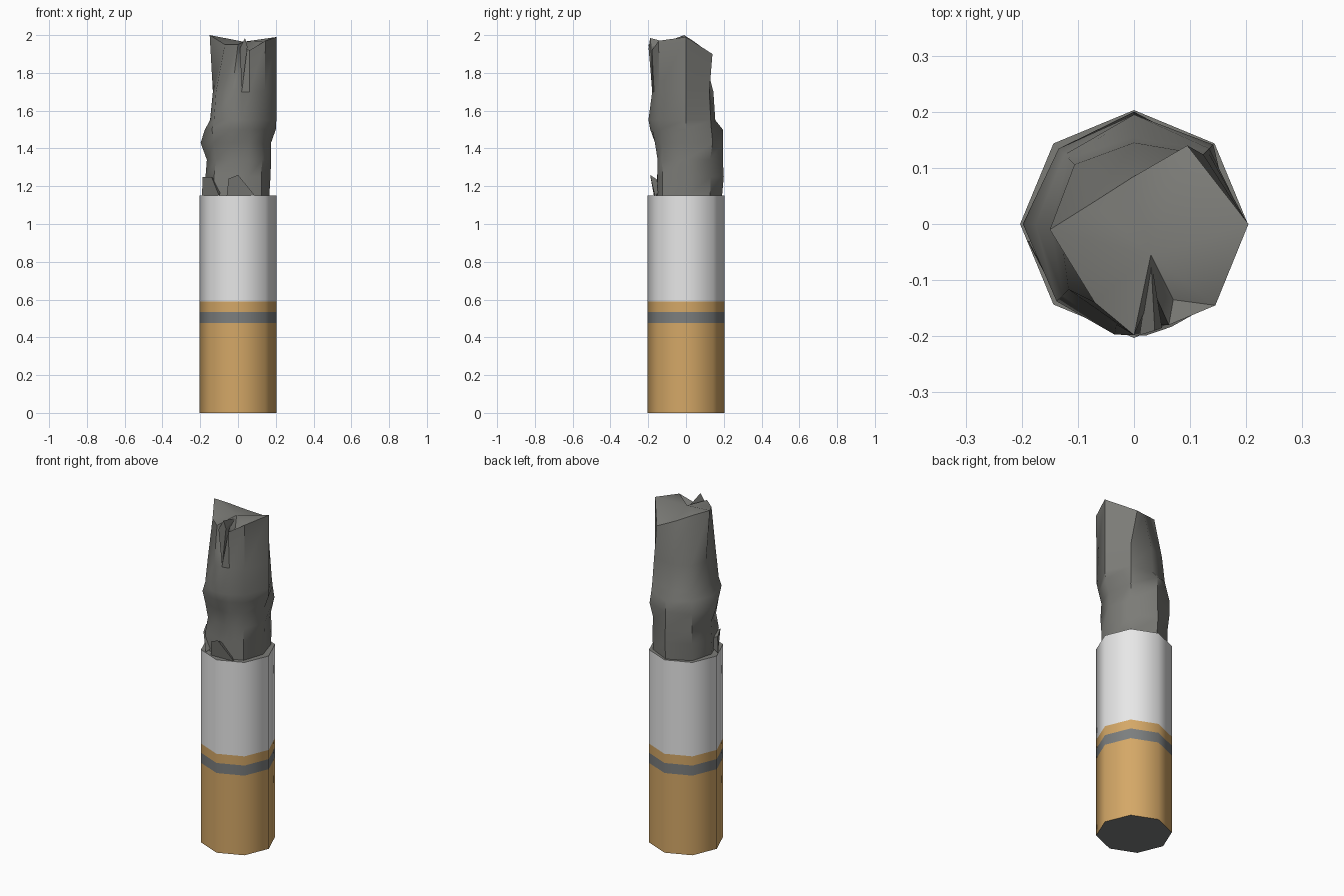
import bpy, bmesh, math

if "Cube" in bpy.data.objects:
    bpy.data.objects.remove(bpy.data.objects["Cube"])


def mat(name, rgb):
    m = bpy.data.materials.new(name)
    m.diffuse_color = (*rgb, 1)
    m.use_nodes = True
    m.node_tree.nodes["Principled BSDF"].inputs["Base Color"].default_value = m.diffuse_color
    return m


TAN = mat("filter tan", (0.66, 0.39, 0.135))
GREY = mat("band grey", (0.20, 0.21, 0.21))
WHITE = mat("paper white", (0.80, 0.80, 0.80))
ASH = mat("ash grey", (0.20, 0.20, 0.185))


def finish(name, bm, mats, angle):
    bmesh.ops.recalc_face_normals(bm, faces=bm.faces[:])
    me = bpy.data.meshes.new(name)
    bm.to_mesh(me)
    bm.free()
    for m in mats:
        me.materials.append(m)
    ob = bpy.data.objects.new(name, me)
    bpy.context.collection.objects.link(ob)
    bpy.ops.object.select_all(action='DESELECT')
    ob.select_set(True)
    bpy.context.view_layer.objects.active = ob
    bpy.ops.object.shade_smooth_by_angle(angle=math.radians(angle))
    return ob


def loft(bm, rings):
    n = len(rings[0])
    for a, b in zip(rings, rings[1:]):
        for i in range(n):
            j = (i + 1) % n
            bm.faces.new((a[i], a[j], b[j], b[i]))


# paper tube: eight-sided, coloured in bands by height
bm = bmesh.new()
rings = []
for z in (0, 0.475, 0.535, 0.59, 1.15):
    rings.append([bm.verts.new((0.203 * math.cos(k * math.pi / 4),
                                0.203 * math.sin(k * math.pi / 4), z)) for k in range(8)])
loft(bm, rings)
bm.faces.new(rings[0])
bm.faces.new(rings[-1])
for f in bm.faces:
    zs = [v.co.z for v in f.verts]
    z = sum(zs) / len(zs)
    if max(zs) - min(zs) < 0.001:
        f.material_index = 1 if z < 0.1 else 3
    else:
        f.material_index = 1 if 0.475 < z < 0.535 else (0 if z < 0.59 else 2)
finish("paper_tube", bm, (TAN, GREY, WHITE, ASH), 50)

# burnt ash: uneven stacked rings, radius given per direction
angles = (0, 45, 90, 135, 180, 225, 260, 276, 290, 315)
profile = {
    1.14: (.165, .18, .19, .18, .165, .17, .16, .155, .16, .175),
    1.25: (.172, .185, .20, .18, .172, .18, .155, .152, .16, .175),
    1.34: (.175, .18, .195, .19, .165, .165, .15, .15, .16, .18),
    1.43: (.175, .20, .195, .19, .198, .18, .165, .165, .175, .175),
    1.50: (.20, .19, .195, .175, .175, .195, .19, .19, .19, .19),
    1.55: (.203, .185, .155, .165, .148, .18, .20, .20, .195, .20),
    1.70: (.203, .175, .145, .15, .133, .165, .182, .18, .18, .20),
}
bm = bmesh.new()
rings = []
for z, radii in profile.items():
    rings.append([bm.verts.new((r * math.cos(math.radians(a)), r * math.sin(math.radians(a)), z))
                  for a, r in zip(angles, radii)])
# broken top edge, dipping in at the split on the front
top = ((.204, 0, 1.99), (.095, .14, 1.90), (0, .085, 1.935), (-.075, .037, 1.97), (-.15, -.01, 2.0),
       (-.07, -.14, 1.95), (.0, -.198, 1.95), (.035, -.12, 1.93), (.062, -.18, 1.92), (.145, -.145, 1.97))
rings.append([bm.verts.new(p) for p in top])
loft(bm, rings)
t = rings[-1]
dip = bm.verts.new((.03, -.055, 1.965))
pit = bm.verts.new((.07, -.135, 1.88))
for i in (9, 0, 1, 2, 3, 4, 5, 6):
    if i != 9:
        bm.faces.new((t[i], t[(i + 1) % 10], dip))
bm.faces.new((t[9], t[0], dip, pit))
bm.faces.new((t[7], pit, dip))
bm.faces.new((t[7], t[8], pit))
bm.faces.new((t[8], t[9], pit))
finish("burnt_ash", bm, (ASH,), 45)


# loose ash flakes: pyramids of an outline closed to a point inside the ash
def flake(name, outline, root):
    b = bmesh.new()
    vs = [b.verts.new(p) for p in outline]
    r = b.verts.new(root)
    b.faces.new(vs)
    for i in range(len(vs)):
        b.faces.new((vs[i], vs[(i + 1) % len(vs)], r))
    finish(name, b, (ASH,), 20)


flake("front_flake", ((-.06, -.17, 1.15), (.09, -.165, 1.15), (.0, -.19, 1.26), (-.05, -.18, 1.24)), (0, -.1, 1.2))
flake("left_flake", ((-.19, -.03, 1.15), (-.10, -.16, 1.15), (-.14, -.125, 1.25), (-.188, -.03, 1.25)), (-.08, -.05, 1.2))
flake("split_tip", ((.01, -.198, 1.93), (.02, -.178, 1.70), (.05, -.185, 1.94), (.037, -.19, 1.985)), (.03, -.06, 1.95))
